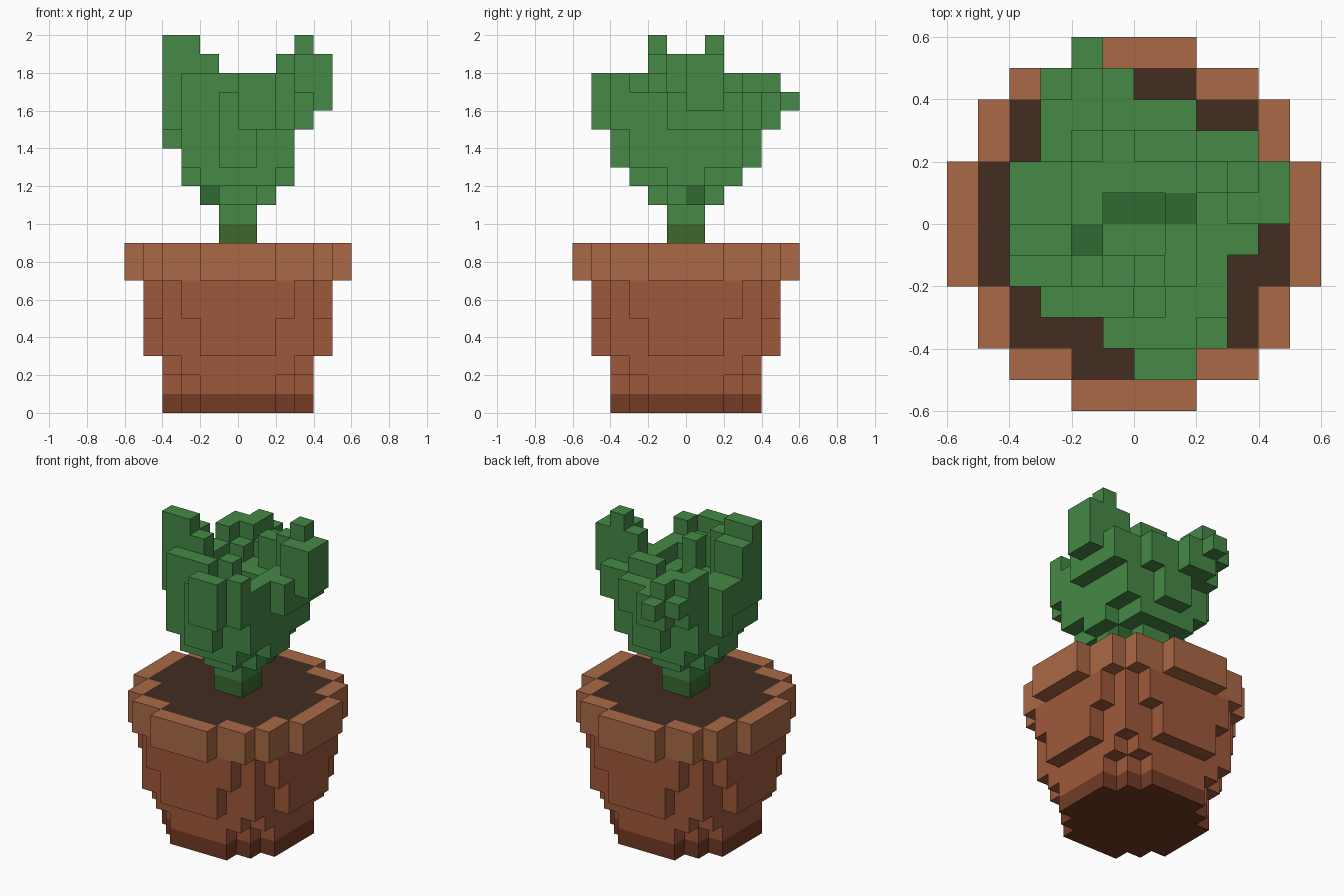
import bpy, bmesh, math
from mathutils import Vector

if "Cube" in bpy.data.objects:
    bpy.data.objects.remove(bpy.data.objects["Cube"])

V = 0.1  # voxel size


def box(x0, x1, y0, y1, z0, z1):
    return {(x, y, z) for x in range(x0, x1) for y in range(y0, y1) for z in range(z0, z1)}


def disc(radius, z0, z1):
    # Round slab of voxels around the centre axis
    return {(x, y, z) for x, y, z in box(-7, 7, -7, 7, z0, z1)
            if math.hypot(x + .5, y + .5) < radius}


# Pot: stepped taper, overhanging rim, soil flush with the rim top
rim = disc(5.9, 7, 9)
soil = disc(5.0, 7, 9)
base = disc(4.15, 0, 1)
body = disc(4.15, 1, 2) | disc(4.4, 2, 3) | disc(5.0, 3, 5) | disc(5.3, 5, 7)
stem_foot = box(-1, 1, -1, 1, 9, 10)
stem = box(-1, 1, -1, 1, 10, 11)

# Foliage: x span for each y row, front to back
rows = [(0, 2), (-1, 3), (-3, 3), (-4, 3), (-4, 4), (-4, 5),
        (-4, 5), (-3, 4), (-3, 2), (-3, 0)]
leaves = set()
for y, (x0, x1) in enumerate(rows, -5):
    for x in range(x0, x1):
        r = math.hypot((x + .5) * 1.15, y + .5)
        low = next(b for lim, b in ((1.8, 11), (3.1, 12), (3.85, 13), (5.0, 15), (9, 16)) if r < lim)
        high = 15 if r < 1.5 else 16 if r < 2.7 else 17
        leaves |= box(x, x + 1, y, y + 1, low, high)

# Raised leaf tips
for tip in ((-4, -2, -2, -1, 16, 20), (-4, -2, -1, 0, 16, 19), (-2, -1, -2, -1, 15, 19),
            (3, 4, 1, 2, 16, 20), (3, 5, 0, 2, 16, 19), (2, 3, 1, 2, 15, 19),
            (-2, -1, 3, 5, 15, 18), (-2, -1, 5, 6, 16, 17), (-3, -2, 2, 4, 15, 18),
            (0, 2, -5, -4, 15, 18), (2, 3, -4, -3, 15, 18), (-3, 0, -3, -2, 15, 18),
            (0, 1, -2, -1, 14, 18), (0, 2, 2, 3, 15, 18), (-4, -3, 1, 2, 14, 15)):
    leaves |= box(*tip)
core = {v for v in leaves if v[:2] in {(-1, 0), (0, 0), (1, 0), (-2, -1)}}

parts = [
    ("pot_base", base, (.45, .24, .16)),
    ("pot_body", body, (.61, .35, .24)),
    ("pot_rim", rim - soil, (.66, .41, .28)),
    ("soil", soil, (.27, .19, .15)),
    ("stem_foot", stem_foot, (.25, .41, .19)),
    ("stem", stem, (.28, .53, .28)),
    ("leaf_core", core, (.20, .42, .21)),
    ("leaves", leaves - core, (.28, .53, .28)),
]
solid = set().union(*(p[1] for p in parts))


def build(name, cells, color):
    # Skin only the voxel sides that face open air
    bm = bmesh.new()
    for c in sorted(cells):
        for axis in range(3):
            for s in (0, 1):
                n = list(c)
                n[axis] += 2 * s - 1
                if tuple(n) in solid:
                    continue
                u, w = (axis + 1) % 3, (axis + 2) % 3
                corners = []
                for a, b in ((0, 0), (1, 0), (1, 1), (0, 1)):
                    p = Vector(c)
                    p[axis] += s
                    p[u] += a
                    p[w] += b
                    corners.append(bm.verts.new(p * V))
                bm.faces.new(corners if s else corners[::-1])
    bmesh.ops.remove_doubles(bm, verts=bm.verts, dist=1e-4)
    bmesh.ops.dissolve_limit(bm, angle_limit=.01, verts=bm.verts, edges=bm.edges)
    mesh = bpy.data.meshes.new(name)
    bm.to_mesh(mesh)
    bm.free()
    mat = bpy.data.materials.new(name)
    mat.diffuse_color = (*[v ** 2.2 for v in color], 1)
    mat.use_nodes = True
    mat.node_tree.nodes["Principled BSDF"].inputs["Base Color"].default_value = mat.diffuse_color
    mesh.materials.append(mat)
    bpy.context.collection.objects.link(bpy.data.objects.new(name, mesh))


for part in parts:
    build(*part)
